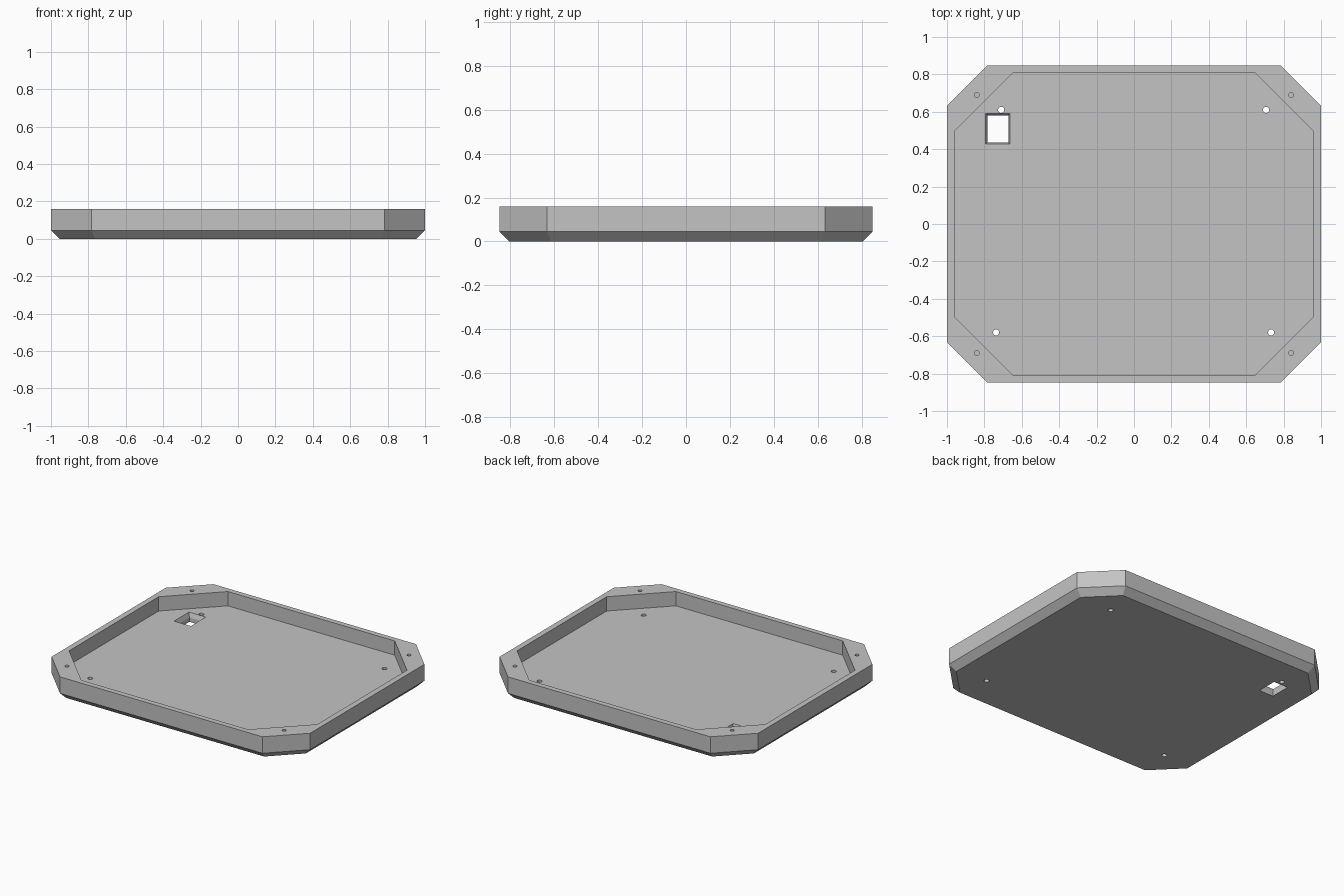
import bpy, bmesh, math

if "Cube" in bpy.data.objects:
    bpy.data.objects.remove(bpy.data.objects["Cube"])

grey = bpy.data.materials.new("light grey")
grey.diffuse_color = (0.55, 0.55, 0.55, 1)
grey.use_nodes = True
grey.node_tree.nodes["Principled BSDF"].inputs["Base Color"].default_value = grey.diffuse_color


def octagon(x, y, cx, cy):
    """Rectangle half-sizes x, y with corners cut at cx, cy."""
    return [(cx, -y), (x, -cy), (x, cy), (cx, y), (-cx, y), (-x, cy), (-x, -cy), (-cx, -y)]


def rect(x0, x1, y0, y1):
    return [(x0, y0), (x1, y0), (x1, y1), (x0, y1)]


def circle(x, y, r, n=24):
    return [(x + r * math.cos(2 * math.pi * i / n), y + r * math.sin(2 * math.pi * i / n))
            for i in range(n)]


def loft(name, rings):
    """Closed solid through (outline, z) rings, bottom to top."""
    bm = bmesh.new()
    loops = [[bm.verts.new((x, y, z)) for x, y in outline] for outline, z in rings]
    bm.faces.new(loops[0][::-1])
    bm.faces.new(loops[-1])
    for a, b in zip(loops, loops[1:]):
        for i in range(len(a)):
            j = (i + 1) % len(a)
            bm.faces.new((a[i], a[j], b[j], b[i]))
    mesh = bpy.data.meshes.new(name)
    bm.to_mesh(mesh)
    bm.free()
    mesh.materials.append(grey)
    ob = bpy.data.objects.new(name, mesh)
    bpy.context.collection.objects.link(ob)
    return ob


FLOOR, TOP = 0.06, 0.16

# Tray body with bevelled underside
tray = loft("tray", [(octagon(0.955, 0.803, 0.765, 0.613), 0),
                     (octagon(1.0, 0.848, 0.783, 0.631), 0.045),
                     (octagon(1.0, 0.848, 0.783, 0.631), TOP)])

# Main recess
pocket = octagon(0.96, 0.81, 0.645, 0.495)
cutters = [loft("pocket_cutter", [(pocket, FLOOR), (pocket, TOP + 0.1)])]

# Blind screw holes in the corner rims
for sx in (-1, 1):
    for sy in (-1, 1):
        c = circle(sx * 0.84, sy * 0.69, 0.0135)
        cutters.append(loft("rim_hole_cutter", [(c, 0.06), (c, TOP + 0.1)]))

# Through holes in the floor
for x, y in ((-0.71, 0.61), (0.706, 0.61), (-0.737, -0.58), (0.733, -0.58)):
    c = circle(x, y, 0.0165)
    cutters.append(loft("floor_hole_cutter", [(c, -0.1), (c, 0.1)]))

# Rectangular opening with a narrow sloped edge
small, large = rect(-0.782, -0.672, 0.437, 0.58), rect(-0.794, -0.664, 0.427, 0.592)
cutters.append(loft("opening_cutter", [(small, -0.1), (small, 0.03),
                                       (large, FLOOR), (large, 0.1)]))

for cutter in cutters:
    mod = tray.modifiers.new(cutter.name, 'BOOLEAN')
    mod.operation = 'DIFFERENCE'
    mod.solver = 'EXACT'
    mod.object = cutter
    cutter.hide_render = True
    cutter.hide_viewport = True
